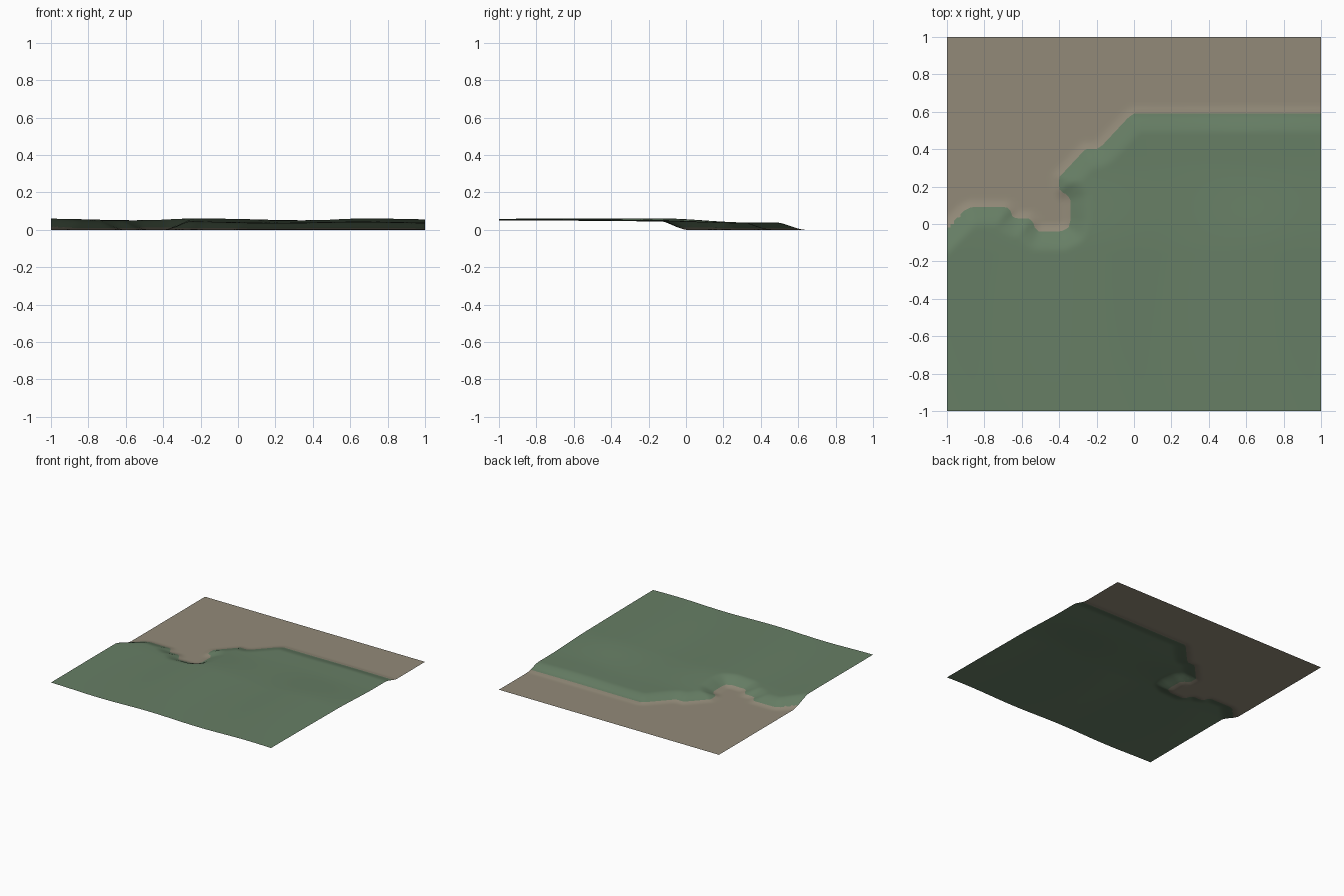
import bpy, bmesh, math
from mathutils import Vector
from mathutils.geometry import intersect_point_line

cube = bpy.data.objects.get("Cube")
if cube:
    bpy.data.objects.remove(cube)

CELLS = 110
STEP = 2 / CELLS

# Edge of the grass, from the left border to the right border
SHORE = [Vector(p) for p in (
    (-1.3, -.32), (-.91, .07), (-.87, .09), (-.68, .09), (-.66, .07), (-.65, .04),
    (-.63, .03), (-.56, .03), (-.54, .01), (-.53, -.02), (-.51, -.04), (-.39, -.04),
    (-.35, -.02), (-.34, .02), (-.34, .13), (-.36, .16), (-.39, .17), (-.4, .19),
    (-.4, .25), (-.26, .4), (-.2, .4), (-.17, .42), (-.03, .57), (0, .59), (1.5, .59))]
OUTLINE = SHORE + [Vector((1.5, -2)), Vector((-1.3, -2))]


def inside(p):
    hit = False
    for a, b in zip(OUTLINE, OUTLINE[1:] + OUTLINE[:1]):
        if (a.y > p.y) != (b.y > p.y):
            if p.x < a.x + (p.y - a.y) * (b.x - a.x) / (b.y - a.y):
                hit = not hit
    return hit


def nearest(p):
    best = None
    for a, b in zip(SHORE, SHORE[1:]):
        q, t = intersect_point_line(p, a, b)
        q = a.lerp(b, min(max(t, 0), 1)).to_2d()
        if best is None or (q - p).length < (best - p).length:
            best = q
    return best


def shore_distance(p):
    d = (nearest(p) - p).length
    return d if inside(p) else -d


def blend(t):
    t = min(max(t, 0), 1)
    return t * t * (3 - 2 * t)


def height(p):
    # Gentle hills that sink towards the back, ramping down to flat sand
    wave = math.cos(math.tau * (p.x + .2 + .1 * (p.y + .1)) / .9)
    size = .004 + .004 * blend((p.y + 1) / .9) - .005 * blend((p.y + .1) / .4)
    hills = .055 - .002 * blend(p.y + 1) - .017 * blend((p.y + .15) / .5)
    t = min(max((shore_distance(p) + .04) / .14, 0), 1)
    return (hills + size * wave) * (t + blend(t)) / 2


def material(name, colour):
    m = bpy.data.materials.new(name)
    m.use_nodes = True
    m.diffuse_color = (*colour, 1)
    shader = m.node_tree.nodes["Principled BSDF"]
    shader.inputs["Base Color"].default_value = (*colour, 1)
    shader.inputs["Roughness"].default_value = .9
    return m


# Ground sheet, with the grid pulled onto the grass edge
bm = bmesh.new()
bmesh.ops.create_grid(bm, x_segments=CELLS, y_segments=CELLS, size=1)
for v in bm.verts:
    p = v.co.to_2d()
    q = nearest(p)
    if (q - p).length < STEP * .55:
        if abs(p.x) < .999:
            v.co.x = q.x
        v.co.y = q.y

# Split the cells along the edge so the colours meet cleanly
near = [f for f in bm.faces if abs(shore_distance(f.calc_center_median().to_2d())) < STEP * 1.5]
bmesh.ops.triangulate(bm, faces=near, quad_method='SHORT_EDGE')
for f in bm.faces:
    f.material_index = int(inside(f.calc_center_median().to_2d()))
    f.smooth = True
for v in bm.verts:
    v.co.z = height(v.co.to_2d())
bm.normal_update()

mesh = bpy.data.meshes.new("ground")
bm.to_mesh(mesh)
bm.free()
mesh.materials.append(material("sand", (.29, .255, .19)))
mesh.materials.append(material("grass", (.135, .21, .13)))
ground = bpy.data.objects.new("ground", mesh)
bpy.context.collection.objects.link(ground)
